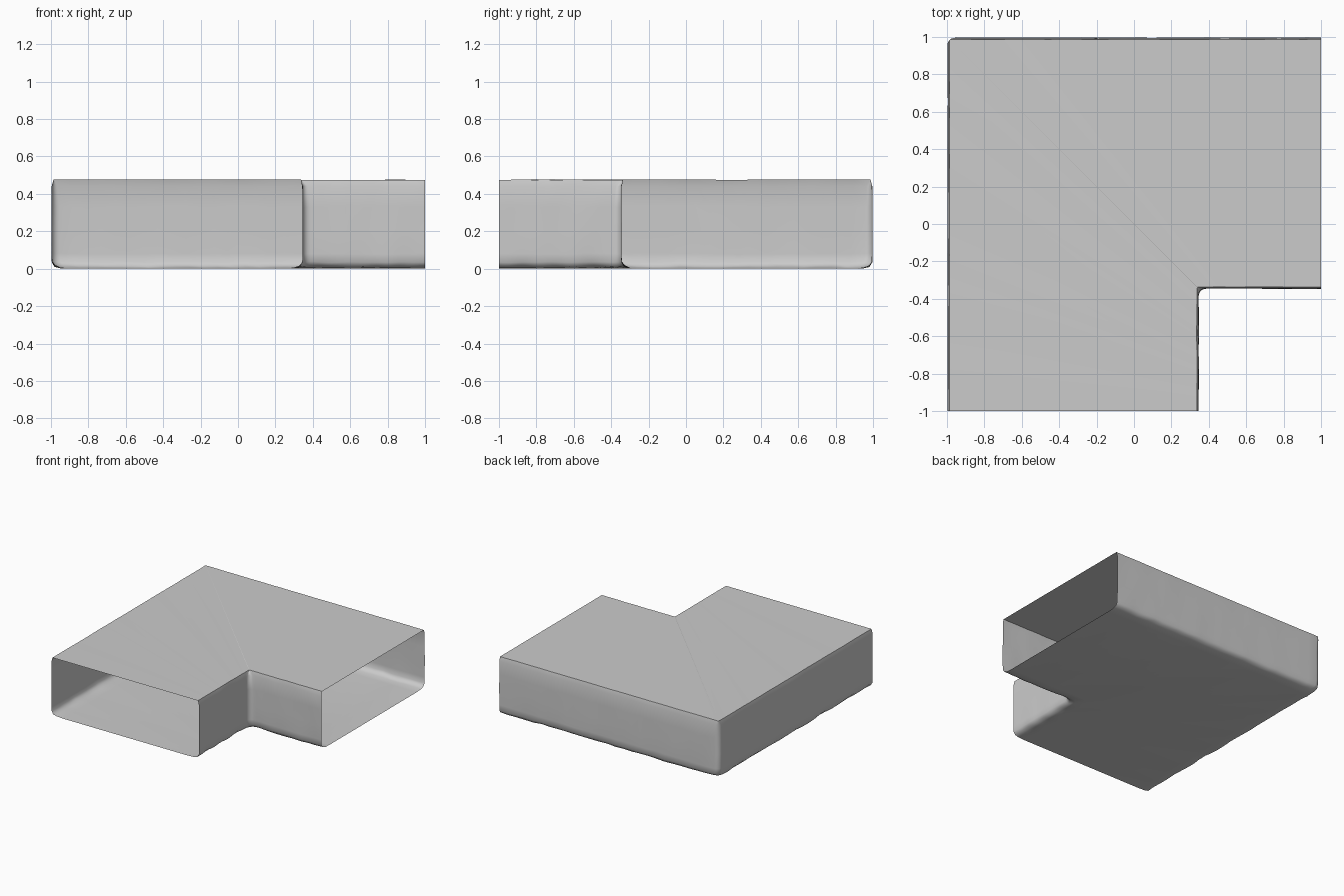
import bpy, bmesh, math
from mathutils import Vector, noise

cube = bpy.data.objects.get("Cube")
if cube:
    bpy.data.objects.remove(cube)

HEIGHT = 0.475
LEG_STEPS = 26
ARC_STEPS = 5
# wall profile from ceiling to floor: height, inset, corner radius, roughness
LEVELS = [
    (HEIGHT, 0.014, 0.003, 0.001),
    (0.44, 0.005, 0.03, 0.003),
    (0.33, 0.004, 0.04, 0.003),
    (0.2, 0.004, 0.04, 0.003),
    (0.08, 0.004, 0.04, 0.003),
    (0.035, 0.006, 0.045, 0.004),
    (0.014, 0.02, 0.045, 0.006),
    (0.004, 0.05, 0.04, 0.003),
    (0, 0.11, 0.03, 0),
]


def bent_path(cx, cy, r):
    """Points up the front leg, round the corner and along the side leg."""
    pts = [(cx, -1 + (cy - r + 1) * i / LEG_STEPS) for i in range(LEG_STEPS)]
    for i in range(ARC_STEPS + 1):
        a = math.pi - math.pi / 2 * i / ARC_STEPS
        pts.append((cx + r + r * math.cos(a), cy - r + r * math.sin(a)))
    pts += [(cx + r + (1 - cx - r) * i / LEG_STEPS, cy) for i in range(1, LEG_STEPS + 1)]
    return pts


def wall_ring(corner, side, level):
    """One row of a wall; side is the inward x direction."""
    z, inset, radius, rough = level
    ring = []
    for x, y in bent_path(corner[0] + side * inset, corner[1] - side * inset, radius):
        n = noise.noise(Vector((x * 7, y * 7, z * 6 + side)))
        m = noise.noise(Vector((x * 9 + 5, y * 9, z * 30)))
        along = 0 if x > 0.99 else 1
        across = 0 if y < -0.99 else 1
        x += n * rough * along
        y -= n * rough * across
        top = z == HEIGHT
        ring.append((max(-1, min(1, x)), max(-1, min(1, y)),
                     z + m * 0.002 if top else max(0, z + m * rough * 1.5)))
    return ring


# bent tunnel: a closed section swept round the corner, open at both ends
outer = [wall_ring((-1, 1), 1, lv) for lv in LEVELS]
inner = [wall_ring((0.35, -0.35), -1, lv) for lv in reversed(LEVELS)]
bm = bmesh.new()
rows = [[bm.verts.new(p) for p in ring] for ring in outer + inner]
for a, b in zip(rows, rows[1:] + rows[:1]):
    for k in range(len(a) - 1):
        bm.faces.new((a[k], a[k + 1], b[k + 1], b[k]))
bmesh.ops.recalc_face_normals(bm, faces=bm.faces)
# ceiling faces decide which way is out
ceiling = max(bm.faces, key=lambda f: f.calc_center_median().z)
if ceiling.normal.z < 0:
    bmesh.ops.reverse_faces(bm, faces=bm.faces)

mesh = bpy.data.meshes.new("tunnel_shell")
bm.to_mesh(mesh)
bm.free()
tunnel = bpy.data.objects.new("tunnel_shell", mesh)
bpy.context.collection.objects.link(tunnel)

grey = bpy.data.materials.new("stone_grey")
grey.use_nodes = True
colour = (0.6, 0.6, 0.6, 1)
grey.diffuse_color = colour
grey.node_tree.nodes["Principled BSDF"].inputs["Base Color"].default_value = colour
mesh.materials.append(grey)

bpy.context.view_layer.objects.active = tunnel
tunnel.select_set(True)
bpy.ops.object.shade_smooth_by_angle(angle=math.radians(55))
